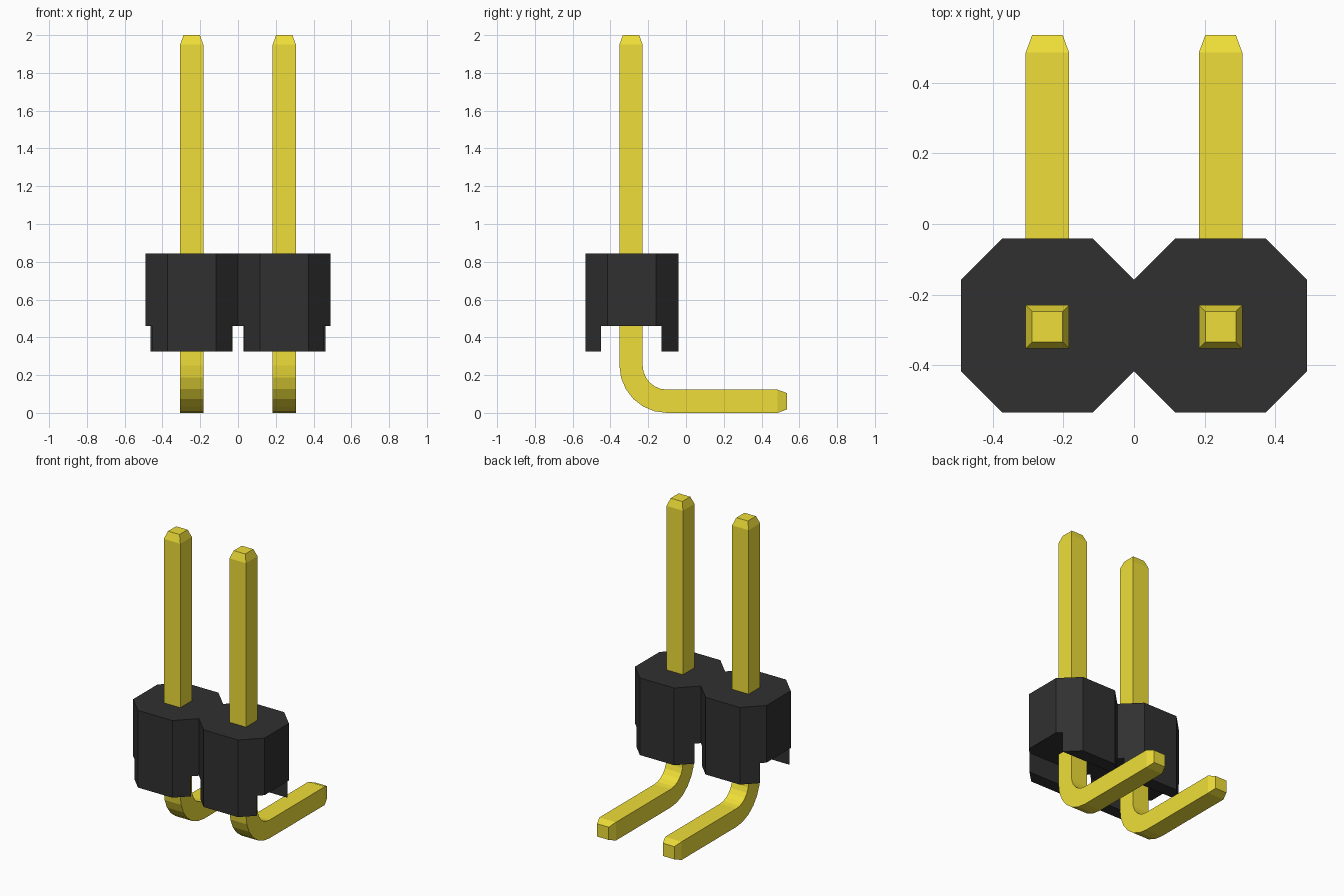
import bpy, bmesh, math
from mathutils import Vector

if "Cube" in bpy.data.objects:
    bpy.data.objects.remove(bpy.data.objects["Cube"])


def material(name, color):
    m = bpy.data.materials.new(name)
    m.diffuse_color = color
    m.use_nodes = True
    m.node_tree.nodes["Principled BSDF"].inputs["Base Color"].default_value = m.diffuse_color
    return m


def finish(bm, name, mat=None):
    bmesh.ops.recalc_face_normals(bm, faces=bm.faces)
    me = bpy.data.meshes.new(name)
    bm.to_mesh(me)
    bm.free()
    ob = bpy.data.objects.new(name, me)
    bpy.context.collection.objects.link(ob)
    if mat:
        me.materials.append(mat)
    return ob


gold = material("gold", (0.86, 0.73, 0.04, 1))
black = material("black_plastic", (0.03, 0.03, 0.03, 1))
PITCH, YC = 0.245, -0.287

# Housing: two joined octagons extruded upward
half = [(0, 0.129), (0.117, 0.246), (0.373, 0.246), (0.49, 0.129)]
right = half + [(x, -y) for x, y in reversed(half)]
outline = right + [(-x, y) for x, y in reversed(right) if x > 0]
bm = bmesh.new()
face = bm.faces.new([bm.verts.new((x, YC + y, 0.325)) for x, y in outline])
ext = bmesh.ops.extrude_face_region(bm, geom=[face], use_keep_orig=True)
top = [g for g in ext["geom"] if isinstance(g, bmesh.types.BMVert)]
bmesh.ops.translate(bm, vec=(0, 0, 0.52), verts=top)
housing = finish(bm, "housing", black)

# Channel under the housing, leaving four feet
bm = bmesh.new()
bmesh.ops.create_cube(bm, size=1)
for v in bm.verts:
    v.co = Vector((v.co.x * 2, -0.29 + v.co.y * 0.32, 0.26 + v.co.z * 0.4))
cutter = finish(bm, "channel_cutter", black)
cutter.hide_render = True
cutter.hide_viewport = True
cut = housing.modifiers.new("channel", "BOOLEAN")
cut.operation = "DIFFERENCE"
cut.solver = "EXACT"
cut.object = cutter

# Pin path: (y, z, bend angle, half width), tapered at both ends
W, TIP, R = 0.0615, 0.043, 0.19
path = [(YC - 0.004, 2.0, 0, TIP), (YC - 0.004, 1.95, 0, W)]
for i in range(7):
    a = math.pi / 2 * i / 6
    path.append((-0.101 - R * math.cos(a), 0.2515 - R * math.sin(a), a, W))
path += [(0.485, 0.0615, math.pi / 2, W), (0.535, 0.0615, math.pi / 2, TIP)]


def pin(name, x):
    bm = bmesh.new()
    rings = []
    for y, z, a, w in path:
        ny, nz = math.cos(a), math.sin(a)
        rings.append([bm.verts.new((x + sx * w, y + sn * w * ny, z + sn * w * nz))
                      for sx, sn in ((-1, -1), (1, -1), (1, 1), (-1, 1))])
    for p, q in zip(rings, rings[1:]):
        for i in range(4):
            j = (i + 1) % 4
            bm.faces.new((p[i], p[j], q[j], q[i]))
    bm.faces.new(rings[0])
    bm.faces.new(rings[-1])
    return finish(bm, name, gold)


pin("left_pin", -PITCH)
pin("right_pin", PITCH)
